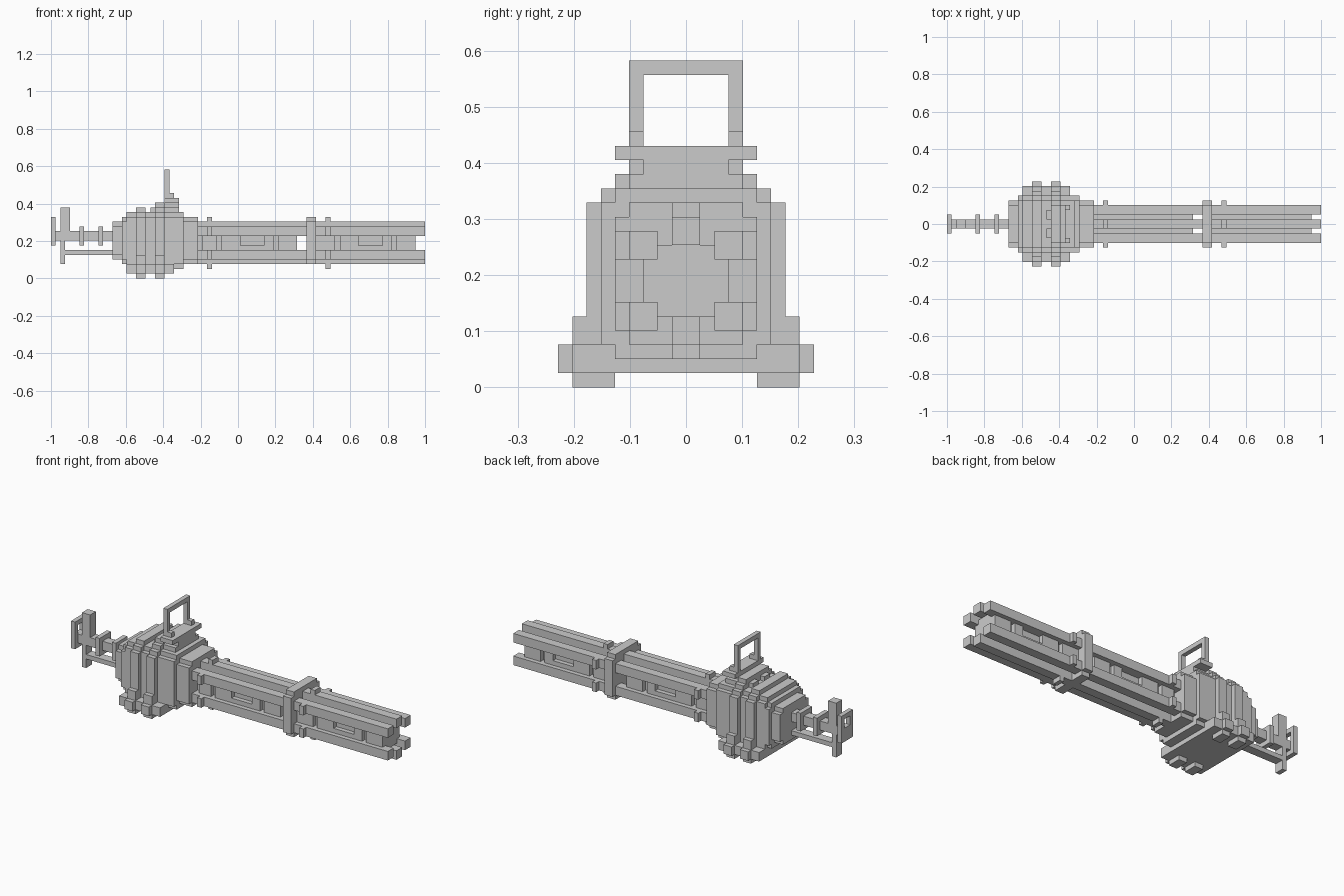
import bpy, bmesh

if "Cube" in bpy.data.objects:
    bpy.data.objects.remove(bpy.data.objects["Cube"])

U = 2 / 79  # one block of the grid


def finish(name, bm):
    bmesh.ops.recalc_face_normals(bm, faces=bm.faces)
    for v in bm.verts:
        v.co = (v.co.x * U - 1, v.co.y * U, v.co.z * U)
    me = bpy.data.meshes.new(name)
    bm.to_mesh(me)
    bm.free()
    ob = bpy.data.objects.new(name, me)
    bpy.context.collection.objects.link(ob)
    return ob


def add_box(bm, x0, x1, y0, y1, z0, z1):
    vs = bmesh.ops.create_cube(bm, size=1)["verts"]
    for v in vs:
        v.co = (x1 if v.co.x > 0 else x0, y1 if v.co.y > 0 else y0, z1 if v.co.z > 0 else z0)


def boxes(name, items, mirror=False):
    """Blocks (x0, x1, y0, y1, z0, z1), optionally repeated on the other side."""
    bm = bmesh.new()
    for x0, x1, y0, y1, z0, z1 in items:
        add_box(bm, x0, x1, y0, y1, z0, z1)
        if mirror:
            add_box(bm, x0, x1, -y1, -y0, z0, z1)
    return finish(name, bm)


def slice_(name, x0, x1, half):
    """Symmetric stepped cross-section, extruded along x."""
    bm = bmesh.new()
    outline = half + [(-y, z) for y, z in reversed(half)]
    face = bm.faces.new([bm.verts.new((x0, y, z)) for y, z in outline])
    out = bmesh.ops.extrude_face_region(bm, geom=[face])
    for v in out["geom"]:
        if isinstance(v, bmesh.types.BMVert):
            v.co.x = x1
    if not face.is_valid or len(bm.faces) < len(outline) + 2:
        bm.faces.new([v for v in bm.verts if v.co.x == x0])
    return finish(name, bm)


def notched(w, z0, z1):
    """Rectangle with one block cut from each corner."""
    return [(w - 1, z0), (w - 1, z0 + 1), (w, z0 + 1), (w, z1 - 1), (w - 1, z1 - 1), (w - 1, z1)]


# Housing, from rear to front
slice_("rear_cap", 13, 15, notched(5, 4, 12))
slice_("rear_collar", 15, 16, notched(6, 3, 13))
slice_("housing", 16, 26, [(8, 1), (8, 3), (6, 3), (6, 13), (5, 13), (5, 14)])
slice_("front_collar", 26, 28, notched(6, 2, 14))
slice_("front_cap", 28, 31, notched(5, 3, 13))

# Ribs with flared feet
rib = [(5, 1), (5, 0), (8, 0), (8, 1), (9, 1), (9, 3), (8, 3), (8, 5),
       (7, 5), (7, 13), (6, 13), (6, 14), (5, 14), (5, 15)]
slice_("rear_rib", 18, 20, rib)
slice_("front_rib", 22, 24, rib + [(4, 15), (4, 16)])

# Top latches and carrying handle
boxes("top_latch", [(21, 22, 1, 3, 14, 15)], mirror=True)
boxes("handle_mount", [(24, 27, -4, 4, 14, 15), (24, 27, -3, 3, 15, 16), (26, 27, -5, 5, 16, 17)])
boxes("handle_bracket", [(25, 26, 3, 4, 16, 18)], mirror=True)
boxes("carry_handle_post", [(24, 25, 3, 4, 17, 22)], mirror=True)
boxes("carry_handle_foot", [(24, 26, -5, 5, 16, 17)])
boxes("carry_handle_bar", [(24, 25, -4, 4, 22, 23)])

# Six barrels around the core
boxes("centre_barrels", [(31, 79, -1, 1, z, z + 2) for z in (3, 10)])
boxes("side_barrels", [(31, 79, 2, 4, z, z + 2) for z in (4, 9)], mirror=True)

# Core in two lengths, with side panels that carry a recessed slot
for label, x0, x1, gaps, slot in (("rear", 31, 52, ((32, 35), (48, 52)), 36),
                                  ("front", 56, 77, ((56, 60), (73, 77)), 61)):
    boxes(label + "_core", [(x0, x1, -2, 2, 5, 10)])
    boxes(label + "_end_panels", [(a, b, 2, 3, 6, 9) for a, b in gaps], mirror=True)
    boxes(label + "_slotted_panel", [(slot, slot + 11, 2, 3, 6, 7), (slot, slot + 4, 2, 3, 7, 9),
                                     (slot + 9, slot + 11, 2, 3, 7, 9)], mirror=True)

# Barrel ring and clips
slice_("barrel_ring", 54, 56, notched(5, 3, 13))
for label, x in (("rear", 33), ("front", 58)):
    boxes(label + "_centre_clips", [(x, x + 1, -1, 1, 2, 3), (x, x + 1, -1, 1, 12, 13)])
    boxes(label + "_side_clips", [(x, x + 1, 4, 5, z, z + 2) for z in (4, 9)], mirror=True)

# Rear grip assembly
boxes("rear_shaft", [(1, 13, -1, 1, 8, 10)])
boxes("shaft_collars", [(x, x + 1, -2, 2, 7, 11) for x in (6, 10)])
boxes("lower_rod", [(3, 13, -1, 1, 5, 6)])
boxes("grip_post", [(2, 4, -1, 1, 10, 15), (2, 3, -1, 1, 3, 8)])
boxes("rear_frame", [(0, 1, -2, 2, 7, 10), (0, 1, -2, 2, 12, 13),
                     (0, 1, -2, -1, 10, 12), (0, 1, 1, 2, 10, 12)])
